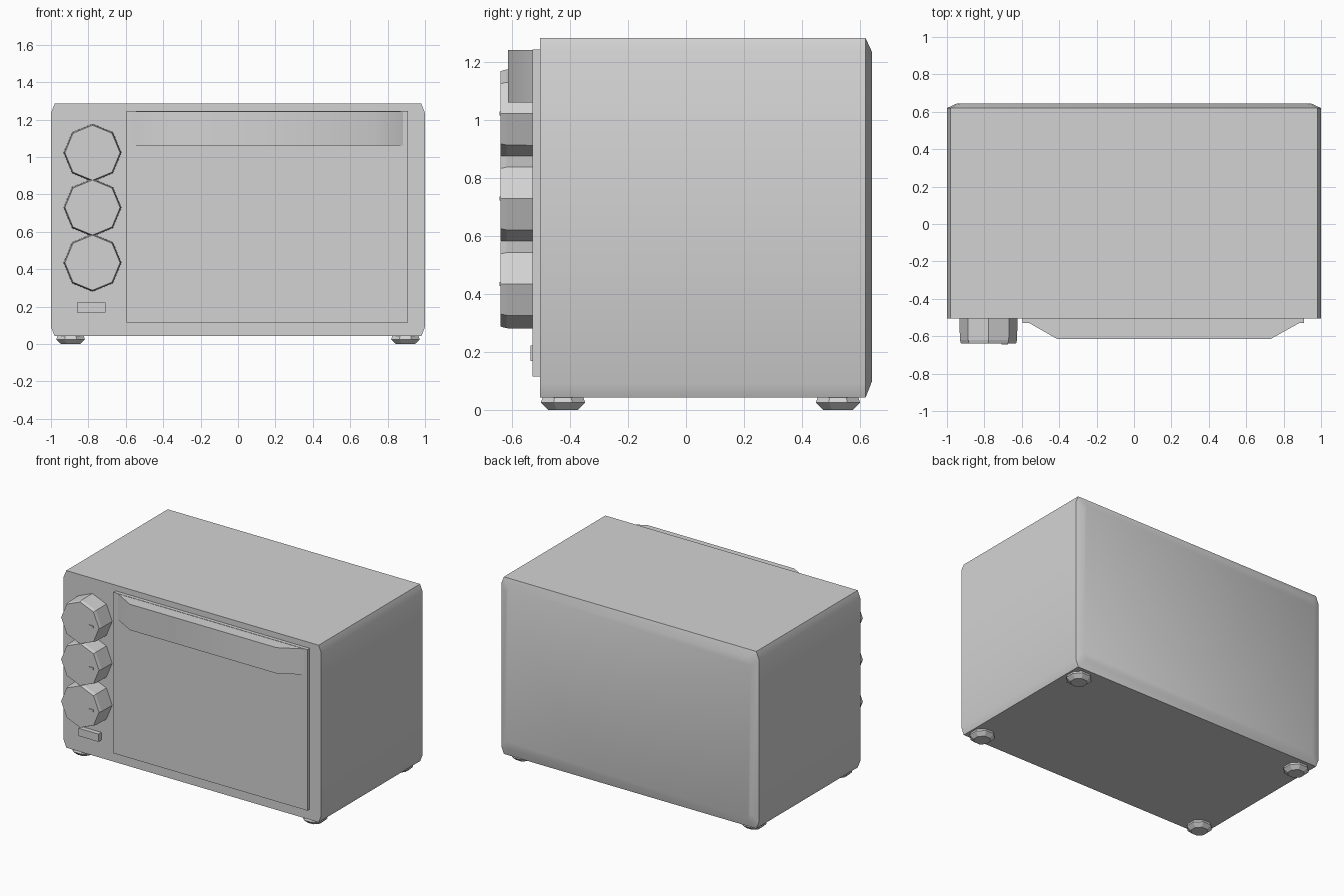
import bpy, bmesh, math

if "Cube" in bpy.data.objects:
    bpy.data.objects.remove(bpy.data.objects["Cube"])

grey = bpy.data.materials.new("plain_grey")
grey.diffuse_color = (0.65, 0.65, 0.65, 1)
grey.use_nodes = True
grey.node_tree.nodes["Principled BSDF"].inputs["Base Color"].default_value = grey.diffuse_color


def loft(name, rings, smooth=True):
    """Skin a row of equal-length point rings and cap both ends."""
    bm = bmesh.new()
    loops = [[bm.verts.new(p) for p in ring] for ring in rings]
    n = len(loops[0])
    for a, b in zip(loops, loops[1:]):
        for i in range(n):
            j = (i + 1) % n
            bm.faces.new((a[i], a[j], b[j], b[i]))
    bm.faces.new(loops[0])
    bm.faces.new(loops[-1])
    bmesh.ops.recalc_face_normals(bm, faces=bm.faces)
    mesh = bpy.data.meshes.new(name)
    bm.to_mesh(mesh)
    bm.free()
    mesh.materials.append(grey)
    obj = bpy.data.objects.new(name, mesh)
    bpy.context.collection.objects.link(obj)
    if smooth:
        bpy.ops.object.select_all(action='DESELECT')
        obj.select_set(True)
        bpy.context.view_layer.objects.active = obj
        bpy.ops.object.shade_smooth_by_angle(angle=math.radians(30))
    return obj


def box(name, x0, x1, y0, y1, z0, z1):
    return loft(name, [[(x0, y, z0), (x1, y, z0), (x1, y, z1), (x0, y, z1)]
                       for y in (y0, y1)], False)


def body_ring(y, hx, z0, z1, cx=0.02, cz=0.05):
    """Rectangle with clipped corners, standing at depth y."""
    pts = [(hx - cx, z0), (hx, z0 + cz), (hx, z1 - cz), (hx - cx, z1),
           (cx - hx, z1), (-hx, z1 - cz), (-hx, z0 + cz), (cx - hx, z0)]
    return [(x, y, z) for x, z in pts]


def octagon(r, start=0.0):
    return [(r * math.cos(start + k * math.pi / 4),
             r * math.sin(start + k * math.pi / 4)) for k in range(8)]


# Casing with a softened back rim
loft("casing", [body_ring(-0.505, 1, 0.042, 1.285),
                body_ring(0.62, 1, 0.042, 1.285),
                body_ring(0.643, 0.95, 0.1, 1.235)])

# Door panel
box("door", -0.595, 0.91, -0.53, -0.5, 0.115, 1.245)

# Door handle: wedge-ended bar across the top of the door
loft("door_handle", [[(-0.595, -0.51, z), (-0.41, -0.615, z),
                      (0.73, -0.615, z), (0.91, -0.515, z)]
                     for z in (1.062, 1.243)])

# Control knobs with pointer marks
for i, z in enumerate((1.023, 0.73, 0.435)):
    loft(f"knob_{i + 1}", [[(-0.778 + px, y, z + pz) for px, pz in octagon(r)]
                           for y, r in ((-0.5, 0.155), (-0.62, 0.153), (-0.64, 0.147))], False)
    box(f"knob_mark_{i + 1}", -0.708, -0.673, -0.645, -0.636, z - 0.007, z + 0.007)

# Push button
box("button", -0.862, -0.708, -0.537, -0.5, 0.168, 0.222)

# Four tapered feet
for x in (-0.895, 0.895):
    for y in (-0.425, 0.525):
        side = "left" if x < 0 else "right"
        end = "front" if y < 0 else "back"
        loft(f"foot_{end}_{side}",
             [[(x + px, y + py, z) for px, py in octagon(r, math.pi / 8)]
              for z, r in ((0.0, 0.055), (0.025, 0.083), (0.046, 0.075))], False)
